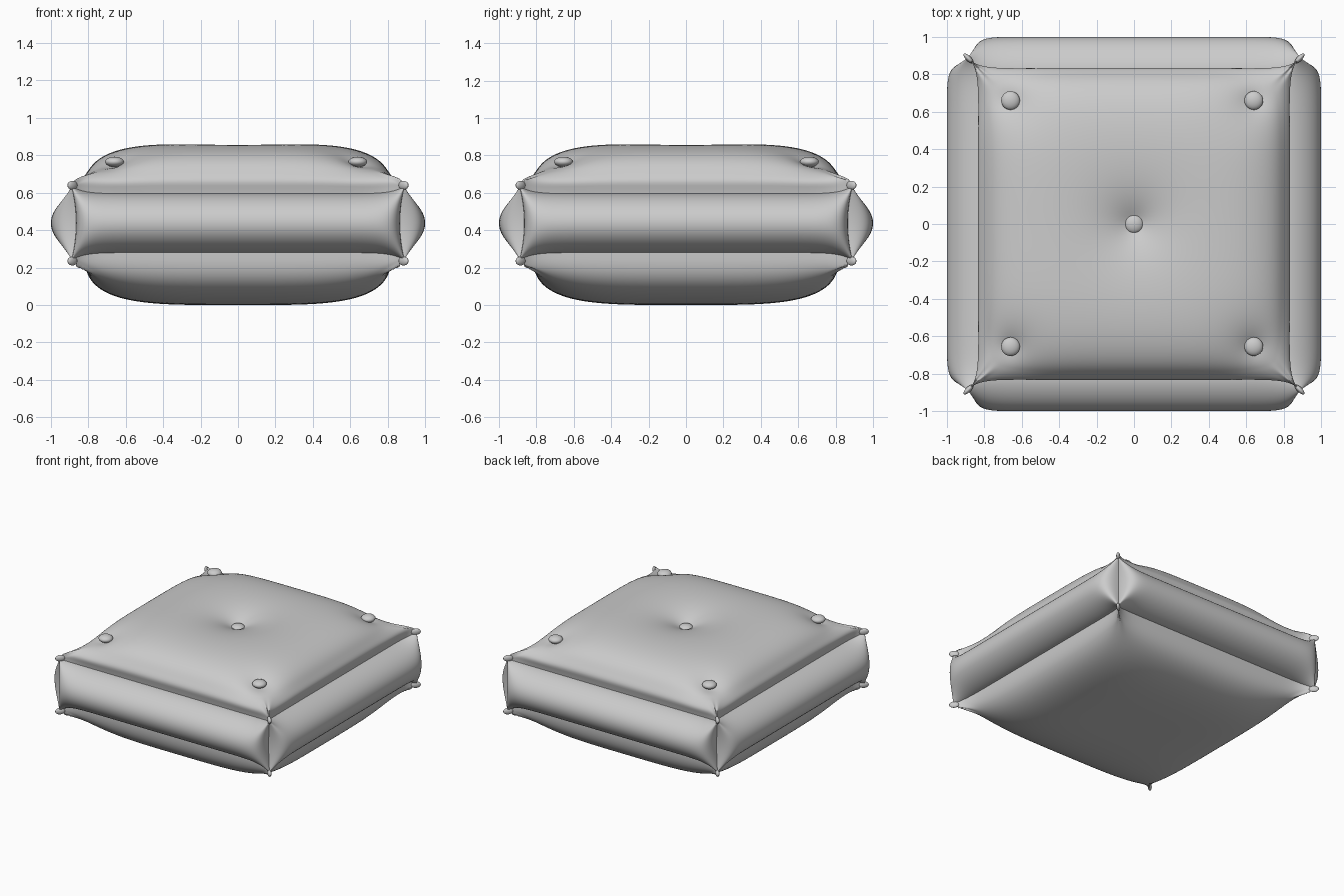
import bpy, bmesh, math

if "Cube" in bpy.data.objects:
    bpy.data.objects.remove(bpy.data.objects["Cube"])

grey = bpy.data.materials.new("soft grey")
grey.diffuse_color = (0.6, 0.6, 0.6, 1)
grey.use_nodes = True
grey.node_tree.nodes["Principled BSDF"].inputs["Base Color"].default_value = grey.diffuse_color

EDGE, CORNER = 0.82, 0.89          # seam half-width mid-edge and at corners
SEAM_TOP, SEAM_LOW = 0.595, 0.28
LIFT = 0.04                        # seams sweep away from the band at corners
BUTTONS = [(0, 0, 0.105, 0.15)] + [(x, y, 0.05, 0.09)
           for x in (-0.66, 0.64) for y in (-0.655, 0.66)]


def half_width(v):
    return EDGE + (CORNER - EDGE) * abs(v) ** 14


def pillow(u, n=4, e=0.35):
    return max(0.0, 1 - abs(u) ** n) ** e


def folds(u, v):
    """Small radial wrinkles gathered at the corners."""
    a, b = 1 - abs(u), 1 - abs(v)
    r = math.hypot(a, b)
    return 0.012 * math.exp(-(r / 0.09) ** 2) * math.sin(8 * math.atan2(a, b)) * min(1, r / 0.02)


def patch(name, func, nu, nv):
    bm = bmesh.new()
    def spread(i, n):
        return math.sin(math.pi / 2 * (2 * i / n - 1))
    grid = [[bm.verts.new(func(spread(i, nu), spread(j, nv)))
             for j in range(nv + 1)] for i in range(nu + 1)]
    for i in range(nu):
        for j in range(nv):
            bm.faces.new((grid[i][j], grid[i + 1][j], grid[i + 1][j + 1], grid[i][j + 1]))
    for f in bm.faces:
        f.smooth = True
    me = bpy.data.meshes.new(name)
    bm.to_mesh(me)
    bm.free()
    ob = bpy.data.objects.new(name, me)
    me.materials.append(grey)
    bpy.context.collection.objects.link(ob)
    return ob


# top panel with button dimples
def top(u, v):
    x, y = u * half_width(v), v * half_width(u)
    h = pillow(u) * pillow(v)
    z = SEAM_TOP + LIFT * abs(u * v) ** 14 + 0.275 * h + folds(u, v)
    for bx, by, depth, width in BUTTONS:
        r = math.hypot(x - bx, y - by)
        z -= depth * math.exp(-(math.hypot(r, 0.03) - 0.03) / width) * min(1, h * 2)
    bulge = 1 + 0.02 * math.exp(-((h - 0.25) / 0.15) ** 2)
    return x * bulge, y * bulge, z


# bottom panel, flipped so normals point down
def bottom(u, v):
    x, y = -u * half_width(v), v * half_width(u)
    z = SEAM_LOW - LIFT * abs(u * v) ** 14 - 0.28 * pillow(u) * pillow(v) - folds(u, v)
    return x, y, z


# inflated side band between the two seams
def band(s, t):
    arch = 1 - t * t
    end = abs(s) ** 14
    x = s * (CORNER - 0.025 * arch)
    y = EDGE + (CORNER - EDGE - 0.025 * arch) * end
    y += 0.18 * arch ** 0.6 * pillow(s, 16, 0.5)
    mid, half = (SEAM_TOP + SEAM_LOW) / 2, (SEAM_TOP - SEAM_LOW) / 2
    return x, -y, mid + t * (half + LIFT * end)


patch("top_panel", top, 120, 120)
patch("bottom_panel", bottom, 80, 80)
for k, side in enumerate(("front", "right", "back", "left")):
    ob = patch(side + "_band", band, 80, 28)
    ob.rotation_euler.z = k * math.pi / 2

# gathered fabric knots where the seams meet
for sx in (-1, 1):
    for sy in (-1, 1):
        for z, tag in ((SEAM_TOP + LIFT + 0.005, "upper"), (SEAM_LOW - LIFT - 0.005, "lower")):
            bpy.ops.mesh.primitive_uv_sphere_add(segments=16, ring_count=8, radius=1,
                                                 location=(sx * 0.885, sy * 0.885, z))
            ob = bpy.context.object
            ob.name = tag + "_corner_gather"
            ob.scale = (0.035, 0.014, 0.024)
            ob.rotation_euler.z = math.atan2(sy, sx)
            ob.data.materials.append(grey)
            bpy.ops.object.shade_smooth()

# domed buttons sitting in the dimples
for i, (bx, by, depth, width) in enumerate(BUTTONS):
    bpy.ops.mesh.primitive_uv_sphere_add(segments=32, ring_count=16, radius=0.05,
                                         location=(bx, by, 0.772 if i == 0 else 0.765))
    ob = bpy.context.object
    ob.name = "button"
    ob.scale.z = 0.55
    ob.data.materials.append(grey)
    bpy.ops.object.shade_smooth()
